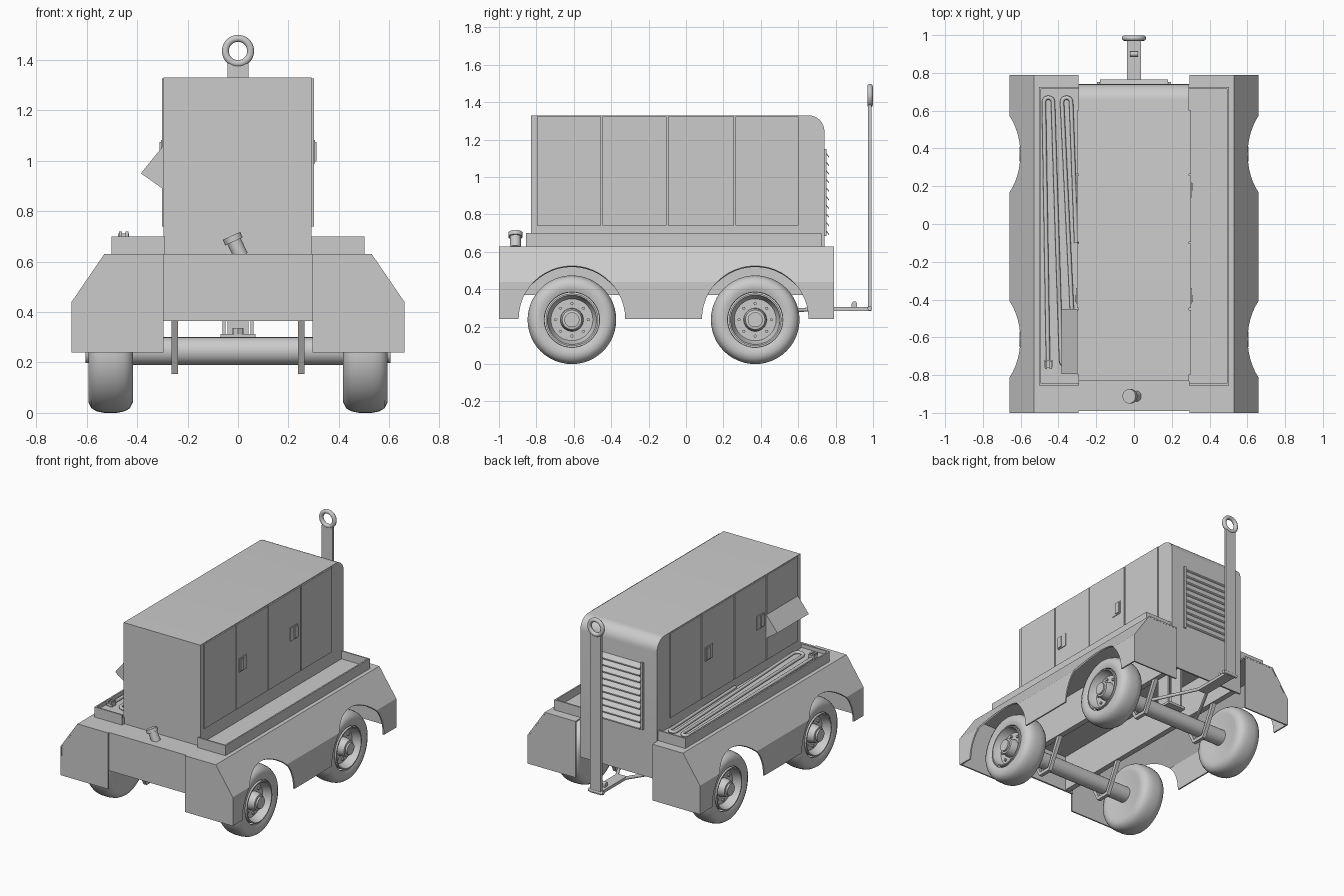
import bpy, bmesh, math
from mathutils import Vector

if "Cube" in bpy.data.objects:
    bpy.data.objects.remove(bpy.data.objects["Cube"])


def finish(name, bm, smooth=None):
    bmesh.ops.recalc_face_normals(bm, faces=bm.faces)
    me = bpy.data.meshes.new(name)
    bm.to_mesh(me)
    bm.free()
    if smooth:
        me.polygons.foreach_set("use_smooth", [True] * len(me.polygons))
        me.set_sharp_from_angle(angle=math.radians(smooth))
    ob = bpy.data.objects.new(name, me)
    bpy.context.collection.objects.link(ob)
    return ob


def prism(name, pts, axis, a, b, smooth=None):
    """Extrude a 2D outline along x (points are y,z) or y (points are x,z)."""
    bm = bmesh.new()
    place = (lambda p, t: (t, p[0], p[1])) if axis == 'x' else (lambda p, t: (p[0], t, p[1]))
    f = bm.faces.new([bm.verts.new(place(p, a)) for p in pts])
    ext = bmesh.ops.extrude_face_region(bm, geom=[f])
    bm.faces.ensure_lookup_table()
    if f.is_valid and not any(e.is_manifold for e in f.edges):
        bm.faces.remove(f)
    d = Vector((b - a, 0, 0)) if axis == 'x' else Vector((0, b - a, 0))
    bmesh.ops.translate(bm, vec=d, verts=[v for v in ext['geom'] if isinstance(v, bmesh.types.BMVert)])
    return finish(name, bm, smooth)


def box(name, x0, x1, y0, y1, z0, z1):
    return prism(name, [(x0, z0), (x1, z0), (x1, z1), (x0, z1)], 'y', y0, y1)


def cyl(name, p0, p1, r, n=32):
    p0, p1 = Vector(p0), Vector(p1)
    bm = bmesh.new()
    bmesh.ops.create_cone(bm, cap_ends=True, segments=n, radius1=r, radius2=r, depth=(p1 - p0).length)
    q = Vector((0, 0, 1)).rotation_difference(p1 - p0)
    for v in bm.verts:
        v.co = q @ v.co + (p0 + p1) / 2
    return finish(name, bm, 40)


def lathe_x(name, prof, y, z, s, n=48):
    """Spin an (r, x) profile around an axle line parallel to x."""
    bm = bmesh.new()
    vs = [bm.verts.new((x * s, y, z + r)) for r, x in prof]
    es = [bm.edges.new(e) for e in zip(vs, vs[1:])]
    bmesh.ops.spin(bm, geom=vs + es, cent=(0, y, z), axis=(1, 0, 0), angle=2 * math.pi, steps=n)
    bmesh.ops.remove_doubles(bm, verts=bm.verts, dist=1e-4)
    return finish(name, bm, 35)


def tube(name, pts, r):
    cu = bpy.data.curves.new(name, 'CURVE')
    cu.dimensions = '3D'
    cu.bevel_depth, cu.bevel_resolution, cu.use_fill_caps = r, 3, True
    sp = cu.splines.new('POLY')
    sp.points.add(len(pts) - 1)
    for p, c in zip(sp.points, pts):
        p.co = (*c, 1)
    ob = bpy.data.objects.new(name, cu)
    bpy.context.collection.objects.link(ob)
    return ob


AXLES = (-0.61, 0.37)
ZC = 0.237

# Fender skirts: side outline with wheel arches, bent at z 0.44 onto the slope and given thickness
R, N = 0.285, 24
for s in (-1, 1):
    bm = bmesh.new()
    ys = [-1.0]
    for y in AXLES:
        ys += [y - R * math.cos(math.pi * i / N) for i in range(N + 1)]
    ys.append(0.79)

    def low(i):
        for k, y in enumerate(AXLES):
            j = i - 1 - k * (N + 1)
            if 0 <= j <= N:
                return 0.24 + R * math.sin(math.pi * j / N)
        return 0.24

    def skin(y, z):
        return bm.verts.new((s * (0.66 if z <= 0.44 else 0.66 - (z - 0.44) * 0.13 / 0.19), y, z))
    for i in range(len(ys) - 1):
        (ya, yb), (za, zb) = ys[i:i + 2], (low(i), low(i + 1))
        ma, mb = max(za, 0.44), max(zb, 0.44)
        if za < 0.44 or zb < 0.44:
            bm.faces.new([skin(ya, za), skin(yb, zb), skin(yb, mb), skin(ya, ma)])
        bm.faces.new([skin(ya, ma), skin(yb, mb), skin(yb, 0.63), skin(ya, 0.63)])
    bmesh.ops.remove_doubles(bm, verts=bm.verts, dist=1e-5)
    bmesh.ops.dissolve_degenerate(bm, edges=bm.edges, dist=1e-5)
    skirt = finish("fender_skirt", bm)
    m = skirt.modifiers.new("sheet", 'SOLIDIFY')
    m.thickness = 0.01
    m.offset = -1 if skirt.data.polygons[0].normal.x * s > 0 else 1

    # Fender top and inset end plates
    x0, x1 = sorted((s * 0.295, s * 0.53))
    box("fender_top", x0, x1, -1.0, 0.79, 0.62, 0.63)
    for y in (-0.999, 0.779):
        plate = [(0.295, 0.622), (0.525, 0.622), (0.651, 0.438), (0.656, 0.24), (0.295, 0.24)]
        prism("fender_end_plate", [(x * s, z) for x, z in plate], 'y', y, y + 0.01)

box("deck", -0.295, 0.295, -0.99, 0.74, 0.62, 0.63)
box("front_panel", -0.295, 0.295, -0.99, -0.978, 0.365, 0.62)
box("rear_panel", -0.295, 0.295, 0.728, 0.74, 0.365, 0.62)

# Chassis rails and axle hangers
hanger = [(-.16, .37), (-.05, .155), (.05, .155), (.16, .37), (.13, .37), (.04, .178), (-.04, .178), (-.13, .37)]
for s in (-1, 1):
    box("chassis_rail", 0.25 * s - 0.02, 0.25 * s + 0.02, -0.978, 0.728, 0.37, 0.62)
    for y in AXLES:
        prism("axle_hanger", [(y + a, b) for a, b in hanger], 'x', 0.25 * s - 0.013, 0.25 * s + 0.013)

# Axles and wheels
tyre = [(0, .43), (.12, .43), (.17, .417), (.195, .417), (.218, .428), (.231, .45), (.237, .48), (.237, .53),
        (.231, .56), (.218, .582), (.195, .593), (.17, .593), (.148, .585), (.146, .57), (.13, .56)]
rim = [(.14, .555), (.14, .592), (.132, .592), (.126, .57), (.118, .55), (.112, .538), (.062, .538),
       (.06, .56), (.052, .59), (.04, .592), (.04, .605), (0, .605)]
for y in AXLES:
    cyl("axle", (-0.45, y, 0.245), (0.45, y, 0.245), 0.055)
    for s in (-1, 1):
        lathe_x("tyre", tyre[:-1], y, ZC, s)
        lathe_x("wheel_rim", rim, y, ZC, s, 48)
        for i in range(8):
            a = i * math.pi / 4
            by, bz = y + 0.087 * math.cos(a), ZC + 0.087 * math.sin(a)
            cyl("wheel_nut", (s * 0.535, by, bz), (s * 0.55, by, bz), 0.009, 6)

# Engine enclosure with rounded rear top edge
arc = [(0.655 + 0.085 * math.cos(a), 1.245 + 0.085 * math.sin(a)) for a in [i * math.pi / 16 for i in range(9)]]
prism("enclosure", [(-0.83, 0.625), (0.74, 0.625)] + arc + [(-0.83, 1.33)], 'x', -0.295, 0.292, 30)

# Side doors and latches
seams = (-0.80, -0.45, -0.10, 0.26, 0.605)
for s in (-1, 1):
    for a, b in zip(seams, seams[1:]):
        x0, x1 = sorted((s * 0.28, s * 0.301))
        box("door", x0, x1, a + 0.004, b - 0.004, 0.74, 1.325)
    for y, k in ((-0.42, 1), (0.22, -1)):
        for name, a, b, z0, z1, x in (("latch_plate", 0, 0.08, 0.988, 1.083, 0.306),
                                      ("latch_handle", 0.006, 0.042, 0.996, 1.075, 0.312)):
            ya, yb = sorted((y + k * a, y + k * b))
            x0, x1 = sorted((s * 0.29, s * x))
            box(name, x0, x1, ya, yb, z0, z1)

# Triangular exhaust hood on the left
prism("exhaust_hood", [(-0.30, 1.055), (-0.385, 0.95), (-0.30, 0.89)], 'y', -0.795, -0.45)

# Rear grille with slanted louvres
for s in (-1, 1):
    box("grille_post", s * 0.187 - 0.008, s * 0.187 + 0.008, 0.735, 0.752, 0.685, 1.15)
for i in range(10):
    z = 0.69 + i * 0.046
    prism("louvre", [(0.739, z + 0.03), (0.764, z), (0.764, z + 0.008), (0.739, z + 0.038)], 'x', -0.18, 0.18)

# Side trays
for s in (-1, 1):
    floor = 0.675 if s < 0 else 0.645
    for name, a, b, y0, y1, z1 in (("tray_outer_wall", 0.492, 0.502, -0.855, 0.725, 0.70),
                                   ("tray_front_wall", 0.29, 0.492, -0.855, -0.845, 0.70),
                                   ("tray_rear_wall", 0.29, 0.492, 0.715, 0.725, 0.70),
                                   ("tray_floor", 0.29, 0.492, -0.845, 0.715, floor)):
        x0, x1 = sorted((s * a, s * b))
        box(name, x0, x1, y0, y1, 0.625, z1)


# Folded cable with plug in the left tray
def bend(cx, cy, r, a0, a1):
    return [(cx + r * math.cos(math.radians(a0 + (a1 - a0) * i / 10)),
             cy + r * math.sin(math.radians(a0 + (a1 - a0) * i / 10)), 0.688) for i in range(11)]


tube("cable", [(-0.455, -0.72, 0.688)] + bend(-0.453, 0.645, 0.024, 180, 0) + bend(-0.351, -0.72, 0.035, 180, 360)
     + bend(-0.357, 0.645, 0.024, 180, 0) + [(-0.306, -0.1, 0.688)], 0.011)
box("plug", -0.475, -0.432, -0.76, -0.72, 0.68, 0.712)
for x in (-0.466, -0.441):
    box("plug_pin", x - 0.006, x + 0.006, -0.768, -0.725, 0.70, 0.72)

# Fuel filler on the front deck
cyl("filler_neck", (0.012, -0.912, 0.622), (-0.018, -0.912, 0.685), 0.029)
cyl("filler_cap", (-0.016, -0.912, 0.68), (-0.026, -0.912, 0.702), 0.038)

# Steering pivot and draw arms
y = AXLES[1]
box("pivot_plate", -0.07, 0.07, y - 0.07, y + 0.07, 0.295, 0.312)
cyl("pivot_bolt", (0, y - 0.05, 0.31), (0, y - 0.05, 0.337), 0.022, 6)
for s in (-1, 1):
    box("pivot_strut", s * 0.055 - 0.006, s * 0.055 + 0.006, y - 0.05, y + 0.05, 0.305, 0.62)
    tube("draw_arm", [(s * 0.2, y + 0.02, 0.285), (s * 0.12, 0.55, 0.287), (s * 0.027, 0.72, 0.294),
                      (s * 0.027, 0.82, 0.294)], 0.011)

# Drawbar folded upright with towing eye
box("drawbar_tongue", -0.038, 0.038, 0.70, 0.985, 0.284, 0.304)
box("tongue_catch", -0.02, 0.02, 0.885, 0.915, 0.30, 0.325)
cyl("catch_pin", (-0.022, 0.9, 0.322), (0.022, 0.9, 0.322), 0.014, 16)
cyl("hinge_pin", (-0.055, 0.983, 0.298), (0.055, 0.983, 0.298), 0.012, 16)
box("drawbar", -0.041, 0.041, 0.974, 0.992, 0.285, 1.385)
ring = [i * math.pi / 20 for i in range(40)]
eye = tube("towing_eye", [(0.05 * math.cos(a), 0.984, 1.435 + 0.05 * math.sin(a)) for a in ring], 0.0145)
eye.data.splines[0].use_cyclic_u = True
